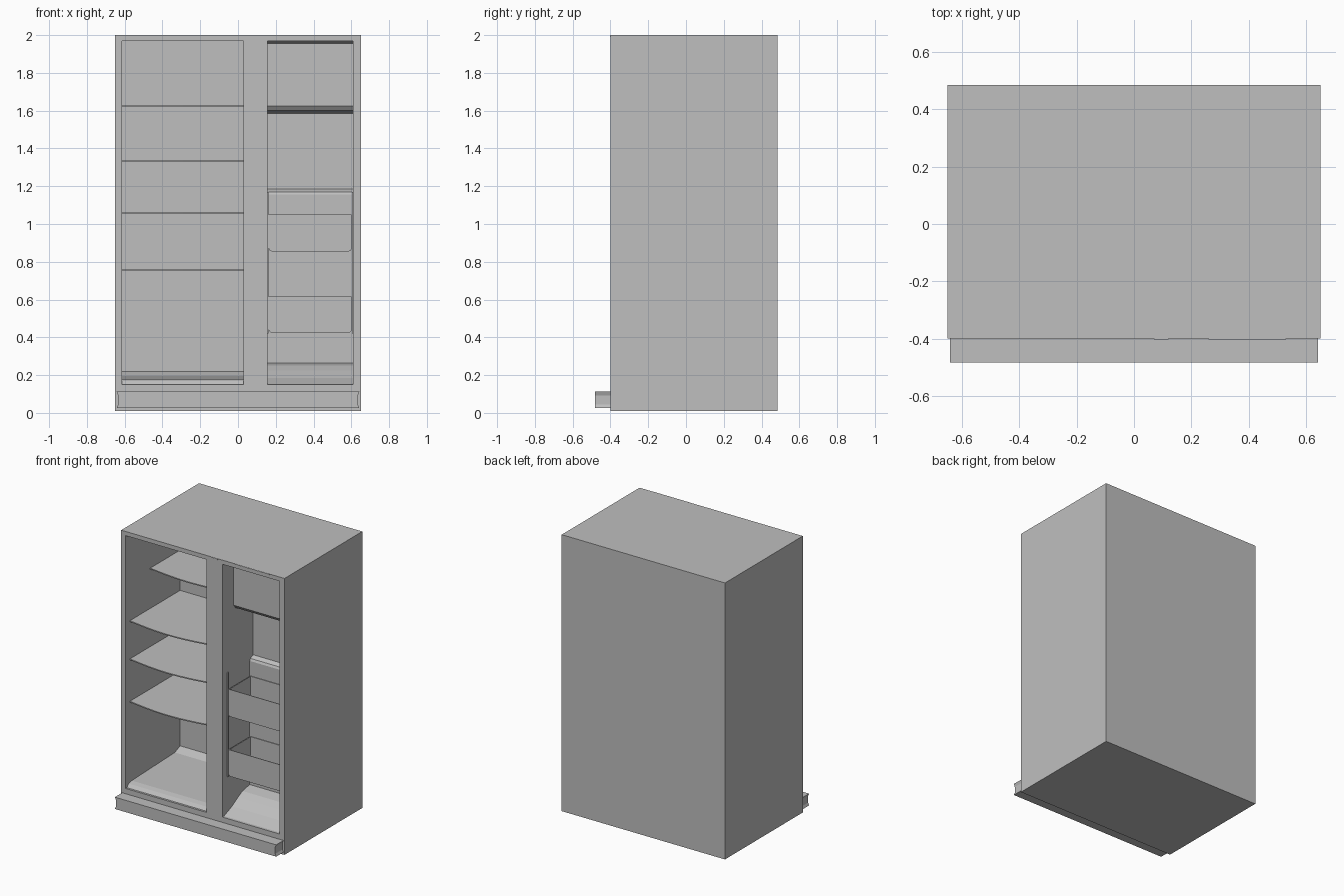
import bpy, bmesh, math
from mathutils import Vector

cube = bpy.data.objects.get("Cube")
if cube:
    bpy.data.objects.remove(cube, do_unlink=True)

GREY = (0.52, 0.52, 0.52, 1)
grey = bpy.data.materials.new("light grey")
grey.use_nodes = True
grey.diffuse_color = GREY
grey.node_tree.nodes["Principled BSDF"].inputs["Base Color"].default_value = GREY


def finish(bm, name):
    bmesh.ops.recalc_face_normals(bm, faces=bm.faces)
    mesh = bpy.data.meshes.new(name)
    bm.to_mesh(mesh)
    bm.free()
    mesh.materials.append(grey)
    obj = bpy.data.objects.new(name, mesh)
    bpy.context.collection.objects.link(obj)
    return obj


def prism(name, points, axis, low, high):
    """Extrude a flat outline along one axis (0 = x, 1 = y, 2 = z)."""
    bm = bmesh.new()
    verts = []
    for p in points:
        co = list(p)
        co.insert(axis, low)
        verts.append(bm.verts.new(co))
    face = bm.faces.new(verts)
    new = bmesh.ops.extrude_face_region(bm, geom=[face])["geom"]
    shift = Vector((0, 0, 0))
    shift[axis] = high - low
    bmesh.ops.translate(bm, vec=shift, verts=[v for v in new if isinstance(v, bmesh.types.BMVert)])
    return finish(bm, name)


def box(name, x, y, z):
    outline = [(x[0], y[0]), (x[1], y[0]), (x[1], y[1]), (x[0], y[1])]
    return prism(name, outline, 2, *z)


def activate(obj):
    bpy.ops.object.select_all(action="DESELECT")
    obj.select_set(True)
    bpy.context.view_layer.objects.active = obj


def carve(obj, cutter):
    mod = obj.modifiers.new("carve", "BOOLEAN")
    mod.operation = "DIFFERENCE"
    mod.solver = "EXACT"
    mod.object = cutter
    activate(obj)
    bpy.ops.object.modifier_apply(modifier=mod.name)
    bpy.data.objects.remove(cutter, do_unlink=True)


# Cabinet with two hollow compartments, each cut from a side profile (y, z)
LEFT, RIGHT = (-0.615, 0.03), (0.155, 0.61)
FRONT, BACK = -0.40, 0.22
cabinet = box("cabinet", (-0.65, 0.65), (FRONT, 0.485), (0.01, 2.0))

wide_profile = [(-0.5, 0.15), (-0.385, 0.15), (-0.365, 0.172), (-0.33, 0.18),
                (0.16, 0.195), (BACK, 0.22), (BACK, 1.97), (-0.5, 1.97)]
carve(cabinet, prism("wide_cutter", wide_profile, 0, *LEFT))

narrow_profile = [(-0.5, 0.15), (-0.38, 0.15), (-0.29, 0.185), (-0.22, 0.225),
                  (-0.17, 0.25), (-0.088, 0.265), (-0.088, 1.155), (-0.08, 1.17),
                  (-0.05, 1.185), (-0.05, 1.585), (-0.25, 1.6), (-0.27, 1.625),
                  (-0.27, 1.955), (-0.38, 1.97), (-0.5, 1.97)]
carve(cabinet, prism("narrow_cutter", narrow_profile, 0, *RIGHT))


# Shelves with bowed fronts
def shelf(name, z, front, bow, steps=14):
    outline = [(LEFT[1], BACK), (LEFT[0], BACK)]
    for i in range(steps + 1):
        t = i / steps
        x = LEFT[0] + t * (LEFT[1] - LEFT[0])
        outline.append((x, front - bow * math.sin(math.pi * t)))
    prism(name, outline, 2, z - 0.004, z + 0.004)


shelf("top_shelf", 1.625, -0.12, 0.03)
for i, z in enumerate((1.335, 1.06, 0.755)):
    shelf(f"shelf_{i + 1}", z, -0.35, 0.035)


# Open baskets with rounded lower corners
def basket(name, bottom, top):
    lo, hi = Vector((0.162, -0.34, bottom)), Vector((0.602, -0.09, top))
    bm = bmesh.new()
    bmesh.ops.create_cube(bm, size=1)
    for v in bm.verts:
        v.co = (lo + hi) / 2 + v.co * (hi - lo)
    lid = max(bm.faces, key=lambda f: f.calc_center_median().z)
    bmesh.ops.delete(bm, geom=[lid], context="FACES_ONLY")
    rounded = [e for e in bm.edges
               if all(abs(v.co.z - bottom) < 0.001 for v in e.verts)
               and abs(e.verts[0].co.x - e.verts[1].co.x) < 0.001]
    bmesh.ops.bevel(bm, geom=rounded, offset=0.018, segments=4, profile=0.5, affect="EDGES")
    obj = finish(bm, name)
    wall = obj.modifiers.new("wall", "SOLIDIFY")
    wall.thickness = 0.007
    wall.offset = -1
    activate(obj)
    bpy.ops.object.modifier_apply(modifier=wall.name)
    bpy.ops.object.shade_smooth_by_angle(angle=math.radians(30))


basket("upper_basket", 0.855, 1.05)
basket("lower_basket", 0.425, 0.615)

# Slim upright rails holding the baskets
for side, x in (("right", RIGHT[0]), ("left", RIGHT[1] - 0.006)):
    box(f"{side}_basket_rail", (x, x + 0.006), (-0.345, -0.335), (0.42, 1.17))

# Base grille with notched ends
half = [(0.642, 0.027), (0.634, 0.045), (0.634, 0.092), (0.642, 0.112)]
outline = half + [(-x, z) for x, z in reversed(half)]
prism("base_grille", outline, 1, -0.483, FRONT)

# Small trim plates along the top front edge
for name, x in (("hinge_plate", (0.07, 0.12)), ("top_trim", (0.26, 0.53))):
    box(name, x, (FRONT - 0.003, FRONT), (1.992, 1.999))
